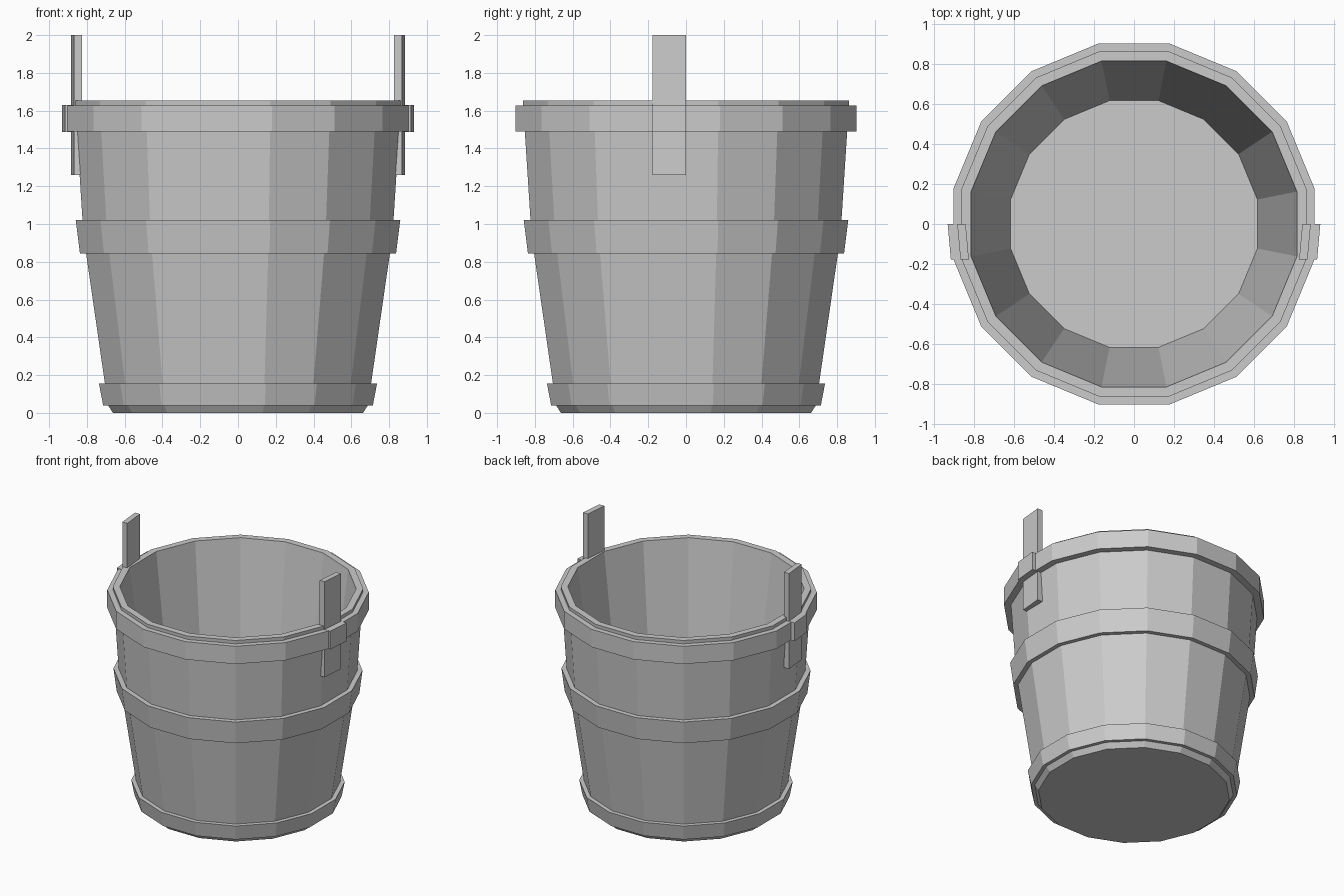
import bpy, bmesh, math

if "Cube" in bpy.data.objects:
    bpy.data.objects.remove(bpy.data.objects["Cube"])

SIDES = 16
STEP = 2 * math.pi / SIDES


def make_object(name, bm):
    bmesh.ops.recalc_face_normals(bm, faces=bm.faces)
    mesh = bpy.data.meshes.new(name)
    bm.to_mesh(mesh)
    bm.free()
    obj = bpy.data.objects.new(name, mesh)
    bpy.context.collection.objects.link(obj)
    return obj


def revolve(name, profile, loop):
    """Turn a profile of (flat-to-centre radius, z) into a 16-sided solid."""
    bm = bmesh.new()
    rings = []
    for apothem, z in profile:
        r = apothem / math.cos(STEP / 2)
        rings.append([bm.verts.new((r * math.cos((i + 0.5) * STEP),
                                    r * math.sin((i + 0.5) * STEP), z))
                      for i in range(SIDES)])
    pairs = list(zip(rings, rings[1:]))
    if loop:
        pairs.append((rings[-1], rings[0]))
    else:
        bm.faces.new(rings[0])
        bm.faces.new(rings[-1])
    for a, b in pairs:
        for i in range(SIDES):
            j = (i + 1) % SIDES
            bm.faces.new((a[i], a[j], b[j], b[i]))
    return make_object(name, bm)


def slanted_board(name, x0, x1, z0, z1, lean=0.016, y0=-0.178, y1=0.0):
    """Upright board, turned slightly about z, mirrored to the other side."""
    bm = bmesh.new()
    outline = [(x0, y1), (x1, y1), (x1 - lean, y0), (x0 - lean, y0)]
    face = bm.faces.new([bm.verts.new((x, y, z0)) for x, y in outline])
    ext = bmesh.ops.extrude_face_region(bm, geom=[face])
    top = [v for v in ext["geom"] if isinstance(v, bmesh.types.BMVert)]
    bmesh.ops.translate(bm, verts=top, vec=(0, 0, z1 - z0))
    obj = make_object(name, bm)
    obj.modifiers.new("Mirror", "MIRROR").use_axis[0] = True
    return obj


# Bucket: chamfered foot, flaring wall, flat rim, inner wall and floor
revolve("bucket_body", [(0.662, 0), (0.688, 0.04), (0.818, 0.94), (0.864, 1.655),
                        (0.815, 1.655), (0.617, 0.04)], loop=False)

# Three hoops: bottom z, top z, outer radii, inner radii (just inside the wall)
for name, z0, z1, out0, out1, in0, in1 in [
        ("bottom_hoop", 0.04, 0.155, 0.714, 0.736, 0.67, 0.69),
        ("middle_hoop", 0.845, 1.02, 0.837, 0.859, 0.79, 0.81),
        ("top_hoop", 1.49, 1.628, 0.902, 0.902, 0.845, 0.85)]:
    revolve(name, [(out0, z0), (out1, z1), (in1, z1), (in0, z0)], loop=True)

# Upright ears that carry the handle, and the hoop bulge strapped over them
slanted_board("handle_ears", 0.842, 0.884, 1.26, 2.0)
slanted_board("ear_straps", 0.875, 0.932, 1.488, 1.63)
